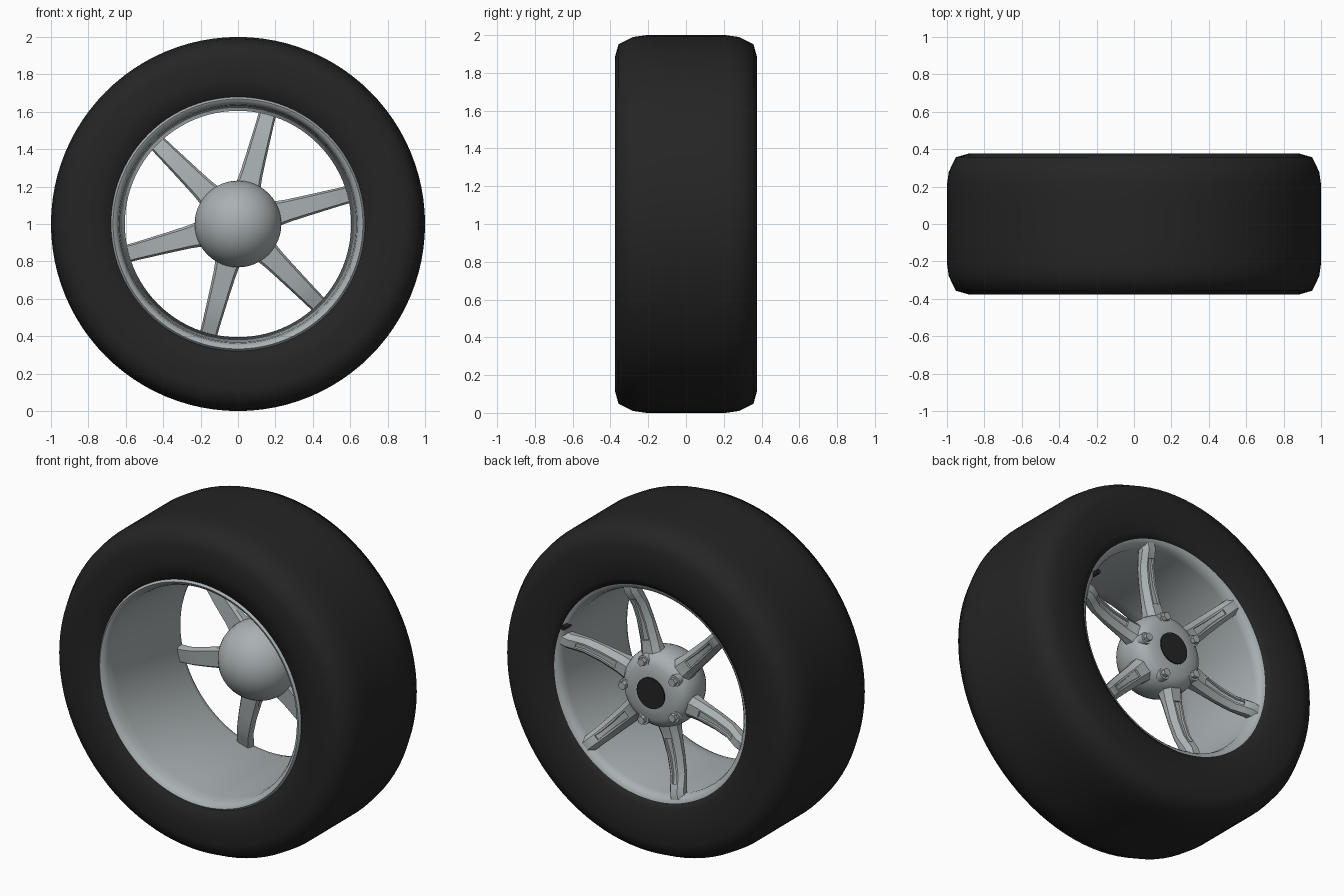
import bpy, bmesh, math
from mathutils import Matrix, Vector

cube = bpy.data.objects.get("Cube")
if cube:
    bpy.data.objects.remove(cube, do_unlink=True)

CENTRE = Vector((0, 0, 1))


def material(name, rgb, roughness):
    m = bpy.data.materials.new(name)
    m.use_nodes = True
    m.diffuse_color = (*rgb, 1)
    bsdf = m.node_tree.nodes["Principled BSDF"]
    bsdf.inputs["Base Color"].default_value = (*rgb, 1)
    bsdf.inputs["Roughness"].default_value = roughness
    return m


RUBBER = material("black rubber", (0.018, 0.018, 0.018), 0.8)
ALLOY = material("grey alloy", (0.40, 0.44, 0.45), 0.5)


def finish(name, bm, mat, angle=35):
    bmesh.ops.recalc_face_normals(bm, faces=bm.faces)
    mesh = bpy.data.meshes.new(name)
    bm.to_mesh(mesh)
    bm.free()
    mesh.materials.append(mat)
    obj = bpy.data.objects.new(name, mesh)
    obj.location = CENTRE
    bpy.context.collection.objects.link(obj)
    bpy.ops.object.select_all(action="DESELECT")
    obj.select_set(True)
    bpy.context.view_layer.objects.active = obj
    bpy.ops.object.shade_smooth_by_angle(angle=math.radians(angle))
    return obj


def lathe(name, profile, mat, closed=False, steps=96, angle=35):
    """Spin (radius, y) points round the axle."""
    bm = bmesh.new()
    verts = [bm.verts.new((r, y, 0)) for r, y in profile]
    pairs = list(zip(verts, verts[1:])) + ([(verts[-1], verts[0])] if closed else [])
    edges = [bm.edges.new(p) for p in pairs]
    bmesh.ops.spin(bm, geom=verts + edges, cent=(0, 0, 0), axis=(0, 1, 0),
                   angle=math.tau, steps=steps)
    bmesh.ops.remove_doubles(bm, verts=bm.verts, dist=1e-5)
    return finish(name, bm, mat, angle)


def around(degrees):
    """Turn +x towards +z by the given angle."""
    return Matrix.Rotation(-math.radians(degrees), 4, "Y")


def rod(name, radius, y0, y1, place, mat, sides):
    bm = bmesh.new()
    lie = Matrix.Translation((0, (y0 + y1) / 2, 0)) @ Matrix.Rotation(math.pi / 2, 4, "X")
    bmesh.ops.create_cone(bm, cap_ends=True, segments=sides, radius1=radius,
                          radius2=radius, depth=y1 - y0, matrix=place @ lie)
    return finish(name, bm, mat)


# Tyre: rounded shoulders and slightly bulging sidewalls
shoulder = [(1.0, 0.10), (1.0, 0.21), (0.99, 0.28), (0.952, 0.357), (0.885, 0.376), (0.78, 0.376)]
front_side = [(r, -y) for r, y in reversed(shoulder)]
lathe("tyre", [(0.64, -0.30), (0.672, -0.362)] + front_side + shoulder
      + [(0.68, 0.362), (0.645, 0.345), (0.64, 0.30)], RUBBER, closed=True, angle=60)

# Rim barrel: rolled front lip, tapering to a narrow throat at the back
lathe("rim", [(0.68, -0.34), (0.68, -0.362), (0.668, -0.374), (0.652, -0.366), (0.638, -0.34),
              (0.632, -0.28), (0.605, 0.29), (0.615, 0.325), (0.63, 0.34),
              (0.645, 0.345), (0.648, 0.31), (0.66, -0.30)], ALLOY, closed=True, angle=45)

# Hub: ball towards the front, flat mounting face at the back
ball = [(0.232 * math.sin(a), 0.21 - 0.232 * math.cos(a))
        for a in [math.radians(100) * i / 14 for i in range(15)]]
lathe("hub", ball + [(0.218, 0.285), (0.20, 0.31), (0.165, 0.328), (0.10, 0.334), (0, 0.334)],
      ALLOY, steps=48)
rod("centre_cap", 0.093, 0.30, 0.341, Matrix(), RUBBER, 40)

# Spokes: lofted bars with chamfered backs and a shallow slot
STATIONS = [  # radius, half width, back y, front y
    (0.14, 0.078, 0.30, 0.19), (0.24, 0.064, 0.285, 0.20), (0.28, 0.060, 0.28, 0.205),
    (0.40, 0.054, 0.28, 0.215), (0.50, 0.050, 0.295, 0.23), (0.55, 0.048, 0.318, 0.245),
    (0.59, 0.047, 0.338, 0.26), (0.625, 0.047, 0.34, 0.27)]


def spoke(name, degrees):
    bm = bmesh.new()
    rings = []
    for r, w, back, front in STATIONS:
        half = [(w * 0.8, front), (w, front + 0.015), (w, back - 0.03), (w * 0.5, back)]
        section = half + [(-x, y) for x, y in reversed(half)]
        rings.append([bm.verts.new((r, y, x)) for x, y in section])
    slot = []
    for i, (a, b) in enumerate(zip(rings, rings[1:])):
        for j in range(8):
            k = (j + 1) % 8
            face = bm.faces.new((a[j], a[k], b[k], b[j]))
            if j == 3 and 2 <= i <= 4:
                slot.append(face)
    bm.faces.new(rings[0])
    bm.faces.new(rings[-1])
    bmesh.ops.recalc_face_normals(bm, faces=bm.faces)
    bmesh.ops.inset_region(bm, faces=slot, thickness=0.012)
    bmesh.ops.inset_region(bm, faces=slot, thickness=0.002, depth=-0.012)
    bm.transform(around(degrees))
    finish(name, bm, ALLOY)


for n in range(6):
    spoke(f"spoke_{n + 1}", 15 + 60 * n)

# Wheel nuts: a round seat with a hexagonal head
for n in range(5):
    place = around(72 * n) @ Matrix.Translation((0.185, 0, 0))
    rod(f"nut_seat_{n + 1}", 0.034, 0.27, 0.328, place, ALLOY, 20)
    rod(f"nut_{n + 1}", 0.024, 0.30, 0.352, place, ALLOY, 6)

# Valve stem on the back edge of the rim
rod("valve_stem", 0.014, 0.30, 0.375, around(24.5) @ Matrix.Translation((0.622, 0, 0)), RUBBER, 12)
